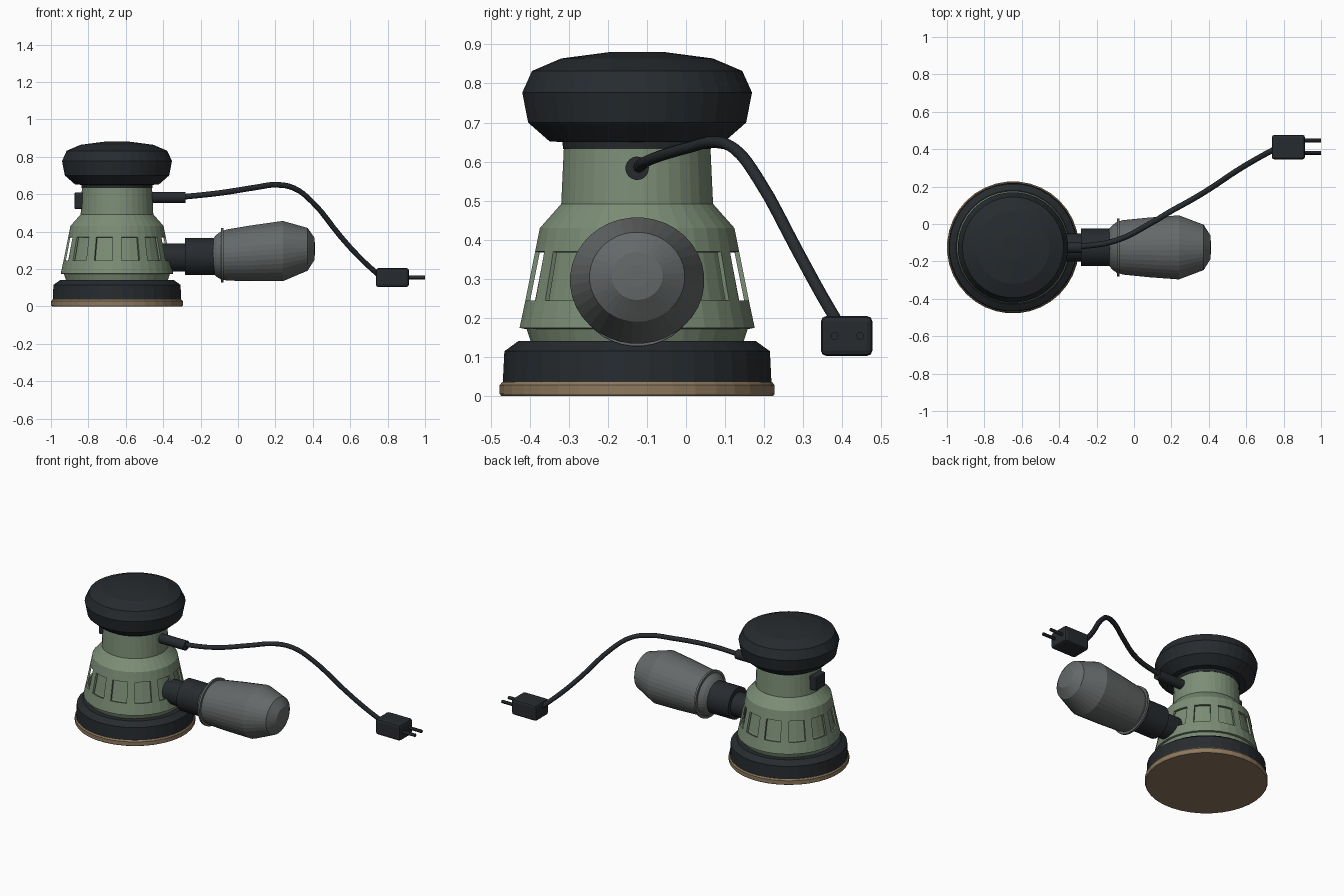
import bpy, bmesh, math
from mathutils import Vector

if "Cube" in bpy.data.objects:
    bpy.data.objects.remove(bpy.data.objects["Cube"])

CX, CY = -0.647, -0.125   # vertical axis of the machine


def material(name, rgb):
    m = bpy.data.materials.new(name)
    m.diffuse_color = (*rgb, 1)
    m.use_nodes = True
    m.node_tree.nodes["Principled BSDF"].inputs["Base Color"].default_value = m.diffuse_color
    return m


GREEN = material("green_plastic", (0.20, 0.27, 0.18))
BLACK = material("black_rubber", (0.02, 0.024, 0.028))
TAN = material("sandpaper_tan", (0.27, 0.19, 0.11))
GREY = material("bag_grey", (0.13, 0.14, 0.14))


def finish(name, bm, mat, smooth=None):
    me = bpy.data.meshes.new(name)
    bm.to_mesh(me)
    bm.free()
    ob = bpy.data.objects.new(name, me)
    bpy.context.collection.objects.link(ob)
    me.materials.append(mat)
    if smooth:
        bpy.ops.object.select_all(action='DESELECT')
        ob.select_set(True)
        bpy.context.view_layer.objects.active = ob
        bpy.ops.object.shade_smooth_by_angle(angle=math.radians(smooth))
    return ob


def lathe(name, profile, place, mat, segs=36, caps=True, hole=None, smooth=None):
    """Spin (radius, height) points; place maps (c, s, height) to a position."""
    bm = bmesh.new()
    rings = []
    for r, h in profile:
        angs = [math.radians(5) + math.tau * k / segs for k in range(segs)]
        rings.append([bm.verts.new(place(r * math.cos(a), r * math.sin(a), h)) for a in angs])
    for i in range(len(rings) - 1):
        for k in range(segs):
            if hole and hole(i, k):
                continue
            n = (k + 1) % segs
            bm.faces.new((rings[i][k], rings[i][n], rings[i + 1][n], rings[i + 1][k]))
    if caps:
        bm.faces.new(rings[0][::-1])
        bm.faces.new(rings[-1])
    return finish(name, bm, mat, smooth)


def upright(c, s, h):
    return (CX + c, CY + s, h)


def sideways(z0, slope=0.0, squash=1.0, y0=CY):
    return lambda c, s, h: (h, y0 + c, z0 + slope * h + s * squash)


def box(name, lo, hi, mat, bevel):
    bm = bmesh.new()
    bmesh.ops.create_cube(bm, size=1)
    lo, hi = Vector(lo), Vector(hi)
    for v in bm.verts:
        v.co = [(a + b) / 2 + c * (b - a) for a, b, c in zip(lo, hi, v.co)]
    bmesh.ops.bevel(bm, geom=bm.edges[:], offset=bevel, segments=2, profile=0.5, affect='EDGES')
    return finish(name, bm, mat)


# sanding disc and backing pad
lathe("sanding_disc", [(0.349, 0), (0.353, 0.006), (0.353, 0.028), (0.347, 0.036)], upright, TAN)
lathe("backing_pad", [(0.345, 0.034), (0.341, 0.115), (0.305, 0.141)], upright, BLACK)

# inner core, seen through the vents
lathe("motor_core", [(0.27, 0.13), (0.286, 0.178), (0.262, 0.245), (0.238, 0.37), (0.225, 0.42)],
      upright, GREEN)

# vented shell with neck: two of every three faces in the vent row are open
shell = lathe("vented_shell",
              [(0.302, 0.175), (0.287, 0.245), (0.262, 0.37), (0.25, 0.43), (0.195, 0.492), (0.188, 0.64)],
              upright, GREEN, caps=False, hole=lambda i, k: i == 1 and k % 3 != 2)
mod = shell.modifiers.new("wall", 'SOLIDIFY')
mod.thickness = 0.012
mod.offset = -1

# palm grip
lathe("palm_grip",
      [(0.19, 0.632), (0.192, 0.65), (0.225, 0.652), (0.28, 0.70), (0.295, 0.777), (0.27, 0.832),
       (0.195, 0.864), (0.065, 0.881)], upright, BLACK)

# power switch
box("power_switch", (-0.875, CY - 0.05, 0.52), (-0.81, CY + 0.05, 0.61), BLACK, 0.008)

# dust port and collar
lathe("dust_port", [(0.075, -0.43), (0.075, -0.27)], sideways(0.262), BLACK, 24, smooth=30)
lathe("dust_collar", [(0.10, -0.283), (0.10, -0.11)], sideways(0.267), BLACK, 24, smooth=30)

# dust bag, slightly rising away from the body
lathe("dust_bag",
      [(0.085, -0.145), (0.12, -0.115), (0.138, -0.09), (0.155, -0.09), (0.155, -0.078), (0.14, -0.078),
       (0.146, -0.06), (0.160, 0.08), (0.172, 0.24), (0.122, 0.372), (0.065, 0.408), (0.03, 0.411)],
      sideways(0.279, 0.07, 0.94), GREY)

# cord strain relief
lathe("strain_relief", [(0.03, -0.48), (0.03, -0.28)], sideways(0.583), BLACK, 20, smooth=30)

# power cord
path = [(-0.32, -0.125, 0.583), (-0.1, -0.09, 0.606), (0.1, 0.01, 0.637), (0.2, 0.07, 0.65),
        (0.3, 0.125, 0.632), (0.4, 0.185, 0.555), (0.55, 0.285, 0.372), (0.65, 0.345, 0.262),
        (0.76, 0.405, 0.16)]
cu = bpy.data.curves.new("power_cord", 'CURVE')
cu.dimensions = '3D'
cu.bevel_depth = 0.015
cu.bevel_resolution = 2
cu.resolution_u = 4
sp = cu.splines.new('BEZIER')
sp.bezier_points.add(len(path) - 1)
for p, co in zip(sp.bezier_points, path):
    p.co = co
    p.handle_left_type = p.handle_right_type = 'AUTO'
cu.materials.append(BLACK)
bpy.context.collection.objects.link(bpy.data.objects.new("power_cord", cu))

# plug and its two pins
box("plug_body", (0.737, 0.345, 0.103), (0.914, 0.477, 0.205), BLACK, 0.014)
for side, y in (("front", 0.38), ("back", 0.446)):
    lathe("plug_pin_" + side, [(0.01, 0.9), (0.01, 1.0)], sideways(0.154, y0=y), BLACK, 12, smooth=30)
